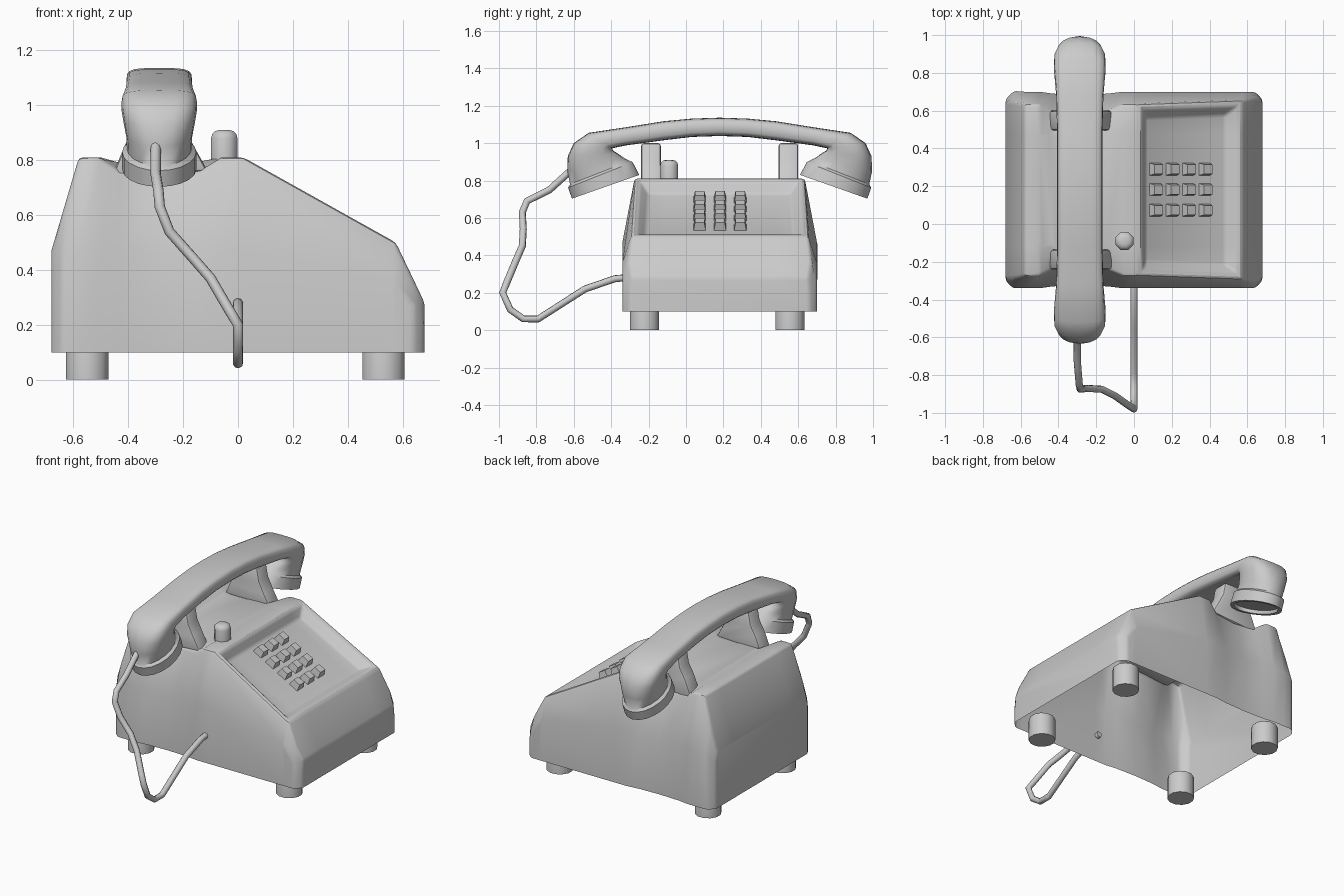
import bpy, bmesh, math
from mathutils import Vector, Matrix

if "Cube" in bpy.data.objects:
    bpy.data.objects.remove(bpy.data.objects["Cube"])

YC = 0.18  # middle of the body and handset in y


def finish(name, bm, bevel=0.0, angle=35, segments=2):
    bmesh.ops.recalc_face_normals(bm, faces=bm.faces)
    if bevel:
        edges = [e for e in bm.edges if len(e.link_faces) == 2 and e.calc_face_angle(0) > math.radians(25)]
        bmesh.ops.bevel(bm, geom=edges, offset=bevel, segments=segments, profile=0.5,
                        affect='EDGES', clamp_overlap=True)
    me = bpy.data.meshes.new(name)
    bm.to_mesh(me)
    bm.free()
    ob = bpy.data.objects.new(name, me)
    bpy.context.collection.objects.link(ob)
    bpy.ops.object.select_all(action='DESELECT')
    ob.select_set(True)
    bpy.context.view_layer.objects.active = ob
    bpy.ops.object.shade_smooth_by_angle(angle=math.radians(angle))
    return ob


def skin(bm, rings, closed):
    vs = [[bm.verts.new(p) for p in r] for r in rings]
    n = len(rings[0])
    strips = []
    for a, b in zip(vs, vs[1:]):
        strips.append([bm.faces.new((a[i], a[(i + 1) % n], b[(i + 1) % n], b[i]))
                       for i in range(n if closed else n - 1)])
    bm.faces.new(vs[0])
    bm.faces.new(vs[-1])
    return strips


def cylinder(name, x, y, z0, z1, r, sides, bevel):
    bm = bmesh.new()
    bmesh.ops.create_cone(bm, cap_ends=True, segments=sides, radius1=r, radius2=r, depth=z1 - z0,
                          matrix=Matrix.Translation((x, y, (z0 + z1) / 2)))
    bmesh.ops.rotate(bm, verts=bm.verts, cent=(x, y, 0), matrix=Matrix.Rotation(math.pi / sides, 3, 'Z'))
    caps = [e for e in bm.edges if abs(e.verts[0].co.z - e.verts[1].co.z) < 1e-4
            and e.verts[0].co.z > (z0 + z1) / 2]
    if bevel:
        bmesh.ops.bevel(bm, geom=caps, offset=bevel, segments=3, profile=0.5, affect='EDGES')
    finish(name, bm, angle=50)


# Body shell, open underneath: x, half depth, shoulder z, top half depth, edge z, inner top z
stations = [
    (-0.68, 0.48, 0.40, 0.47, 0.47, 0.47), (-0.64, 0.52, 0.45, 0.465, 0.606, 0.606),
    (-0.58, 0.52, 0.47, 0.455, 0.81, 0.81), (-0.50, 0.52, 0.47, 0.455, 0.81, 0.81),
    (-0.43, 0.51, 0.47, 0.42, 0.76, 0.79), (-0.285, 0.505, 0.45, 0.41, 0.75, 0.79),
    (-0.14, 0.51, 0.47, 0.42, 0.76, 0.795), (-0.06, 0.52, 0.47, 0.455, 0.81, 0.81),
    (0.02, 0.52, 0.47, 0.455, 0.81, 0.81), (0.575, 0.52, 0.36, 0.475, 0.50, 0.50),
    (0.64, 0.52, 0.27, 0.49, 0.364, 0.364), (0.68, 0.48, 0.20, 0.475, 0.28, 0.28)]
rings = []
for x, h, zm, ht, ze, zi in stations:
    half = [(h, 0.10), (h, zm), (ht, ze), (0.30, zi)]
    rings.append([(x, YC - d, z) for d, z in half] + [(x, YC + d, z) for d, z in reversed(half)])
bm = bmesh.new()
strips = skin(bm, rings, False)
bmesh.ops.recalc_face_normals(bm, faces=bm.faces)
# Recessed keypad panel in the sloping face
panel = strips[8][2:5]
bmesh.ops.inset_region(bm, faces=panel, thickness=0.03, use_even_offset=True)
bmesh.ops.inset_region(bm, faces=panel, thickness=0.045, depth=-0.055, use_even_offset=True)
finish("body", bm, bevel=0.018)

# Cradle posts with flared bases
flare = [(-0.46, 0.74), (-0.41, 0.86), (-0.375, 0.92), (-0.36, 1.0),
         (-0.21, 1.0), (-0.195, 0.92), (-0.16, 0.85), (-0.11, 0.76)]
for side, tag in ((-1, "front"), (1, "back")):
    bm = bmesh.new()
    skin(bm, [[(x, YC + side * d, z) for x, z in flare] for d in (0.315, 0.42)], True)
    finish("cradle_post_" + tag, bm, bevel=0.015)

# Feet and the button on top
for x, xt in ((-0.55, "left"), (0.53, "right")):
    for y, yt in ((-0.222, "front"), (0.555, "back")):
        cylinder(f"foot_{yt}_{xt}", x, y, 0.0, 0.15, 0.08, 12, 0.015)
cylinder("hook_button", -0.05, -0.09, 0.79, 0.91, 0.052, 8, 0.03)

# Keys: tapered blocks standing on the recessed panel
tilt = math.atan2(0.31, 0.555)
normal = Vector((math.sin(tilt), 0, math.cos(tilt)))
bm = bmesh.new()
for x in (0.138, 0.225, 0.312, 0.40):
    for y in (0.073, 0.182, 0.29):
        surface = Vector((x, y, 0.81 - (x - 0.02) * math.tan(tilt)))
        m = Matrix.Translation(surface - normal * 0.036) @ Matrix.Rotation(tilt, 4, 'Y')
        cube = bmesh.ops.create_cube(bm, size=1)["verts"]
        for v in cube:
            s = 0.066 if v.co.z < 0 else 0.05
            v.co = m @ Vector((v.co.x * s, v.co.y * s, v.co.z * 0.046))
finish("keys", bm)

# Handset: offset from middle and z of the outer and inner line, half width, squareness
half = [
    ((0.15, 1.131), (0.15, 1.033), 0.12, 4), ((0.30, 1.117), (0.30, 1.015), 0.12, 4),
    ((0.50, 1.085), (0.50, 0.988), 0.125, 4), ((0.70, 1.055), (0.575, 0.972), 0.137, 3.5),
    ((0.78, 1.0), (0.57, 0.96), 0.137, 3), ((0.812, 0.93), (0.545, 0.945), 0.13, 2.6),
    ((0.815, 0.85), (0.51, 0.92), 0.12, 2.2), ((0.80, 0.78), (0.48, 0.905), 0.118, 2),
    ((0.81, 0.762), (0.465, 0.898), 0.135, 2), ((0.79, 0.703), (0.43, 0.83), 0.135, 2),
    ((0.765, 0.712), (0.455, 0.822), 0.112, 2), ((0.768, 0.732), (0.463, 0.842), 0.108, 2)]
line = [(-1, s) for s in reversed(half)] + [(1, ((0, 1.136), (0, 1.038), 0.12, 4))] + [(1, s) for s in half]
rings = []
for side, (o, i, hw, p) in line:
    ring = []
    for k in range(20):
        a = 2 * math.pi * k / 20
        c, s = math.cos(a), math.sin(a)
        u = math.copysign(abs(c) ** (2 / p), c)
        w = math.copysign(abs(s) ** (2 / p), s)
        v = (o[0] + i[0]) / 2 + u * (o[0] - i[0]) / 2
        z = (o[1] + i[1]) / 2 + u * (o[1] - i[1]) / 2
        ring.append((-0.287 + w * hw, YC + side * v, z))
    rings.append(ring)
bm = bmesh.new()
skin(bm, rings, True)
finish("handset", bm, angle=45)

# Cord hanging from the handset round to the front of the body
path = [(-0.30, -0.62, 0.85), (-0.30, -0.73, 0.75), (-0.29, -0.85, 0.69), (-0.285, -0.875, 0.63),
        (-0.25, -0.87, 0.54), (-0.17, -0.875, 0.45), (-0.10, -0.91, 0.37), (-0.03, -0.96, 0.25),
        (0, -0.98, 0.20), (0, -0.94, 0.11), (0, -0.87, 0.06), (0, -0.79, 0.06),
        (0, -0.54, 0.22), (0, -0.38, 0.275), (0, -0.32, 0.28)]
cu = bpy.data.curves.new("cord", 'CURVE')
cu.dimensions = '3D'
cu.bevel_depth = 0.019
cu.bevel_resolution = 2
cu.use_fill_caps = True
sp = cu.splines.new('POLY')
sp.points.add(len(path) - 1)
for pt, co in zip(sp.points, path):
    pt.co = (*co, 1)
sp.use_smooth = True
bpy.context.collection.objects.link(bpy.data.objects.new("cord", cu))
